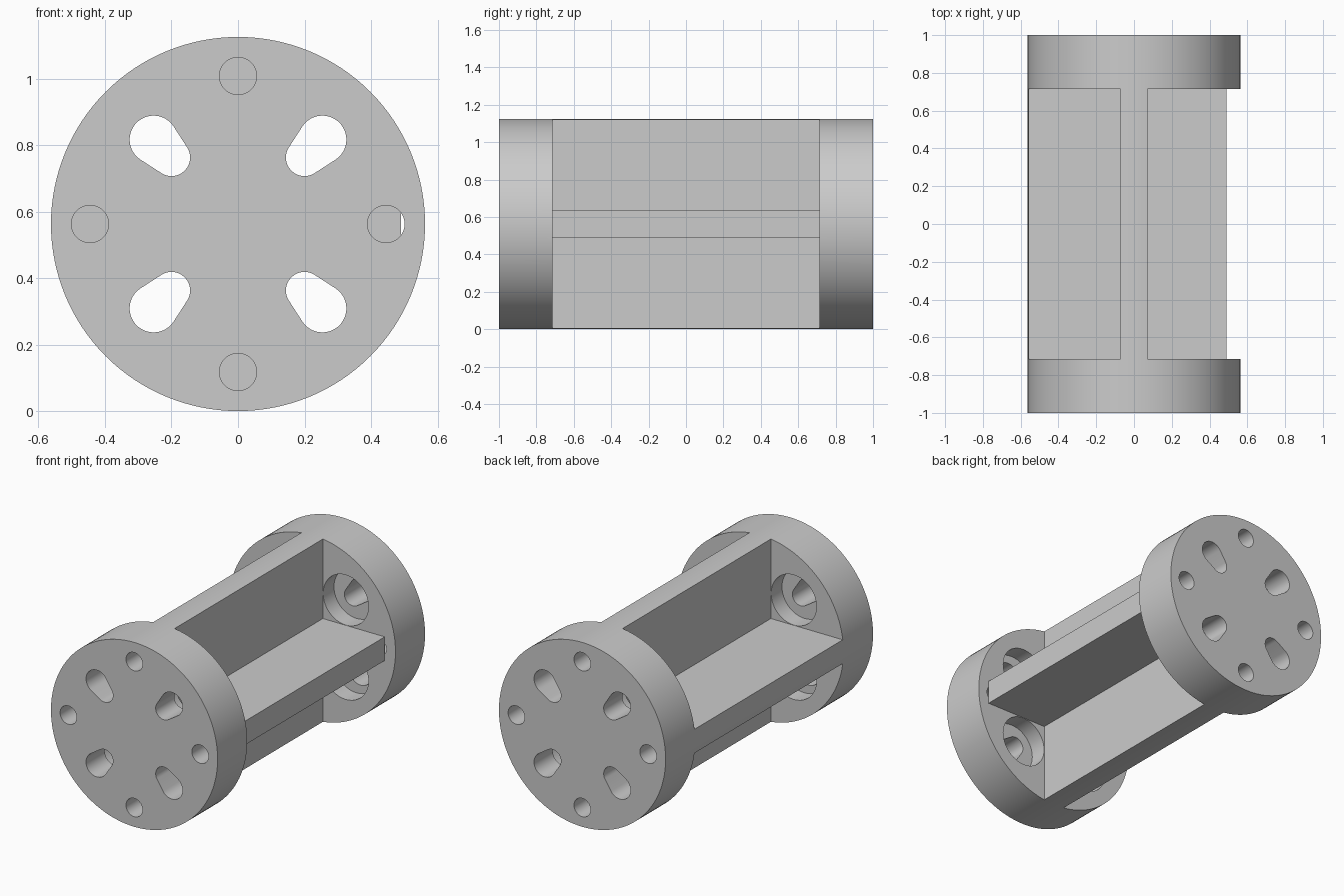
import bpy
import math
from mathutils import Vector

if "Cube" in bpy.data.objects:
    bpy.data.objects.remove(bpy.data.objects["Cube"], do_unlink=True)

R = 0.5625       # outer radius, also the axis height
INNER = 0.715    # inner face of each end disc
WEB = 0.0725     # half thickness of the cross web

grey = bpy.data.materials.new("plain grey")
grey.use_nodes = True
grey.diffuse_color = (0.6, 0.6, 0.6, 1)
grey.node_tree.nodes["Principled BSDF"].inputs["Base Color"].default_value = (0.6, 0.6, 0.6, 1)


def prism(name, outline, y0, y1):
    """Extrude an (x, z) outline, measured from the axis, along y."""
    n = len(outline)
    verts = [(x, y, z + R) for y in (y0, y1) for x, z in outline]
    faces = [list(range(n)), list(range(2 * n - 1, n - 1, -1))]
    faces += [(i, i + n, (i + 1) % n + n, (i + 1) % n) for i in range(n)]
    mesh = bpy.data.meshes.new(name)
    mesh.from_pydata(verts, [], faces)
    mesh.materials.append(grey)
    obj = bpy.data.objects.new(name, mesh)
    bpy.context.collection.objects.link(obj)
    return obj


def arc(cx, cz, r, start=0, sweep=math.tau, n=48):
    steps = n if sweep == math.tau else n - 1
    return [(cx + r * math.cos(start + sweep * i / steps),
             cz + r * math.sin(start + sweep * i / steps)) for i in range(n)]


def slot(angle, near=0.283, far=0.359, r_near=0.056, r_far=0.072):
    """Two circles on one radial line, joined by their tangents."""
    t = math.acos((r_near - r_far) / (far - near))
    c, s = math.cos(angle), math.sin(angle)
    outer = arc(far * c, far * s, r_far, angle - t, 2 * t, 24)
    inner = arc(near * c, near * s, r_near, angle + t, math.tau - 2 * t, 24)
    return outer + inner


def rectangle(x0, x1, z0, z1):
    return [(x0, z0), (x1, z0), (x1, z1), (x0, z1)]


body = prism("slotted_spool_body", arc(0, 0, R, n=128), -1, 1)


def cut(outline, y0, y1):
    cutter = prism("cutter", outline, y0, y1)
    cutter.hide_render = True
    mod = body.modifiers.new("cut", "BOOLEAN")
    mod.operation = "DIFFERENCE"
    mod.solver = "EXACT"
    mod.object = cutter
    bpy.context.view_layer.objects.active = body
    bpy.ops.object.modifier_apply(modifier=mod.name)
    bpy.data.objects.remove(cutter, do_unlink=True)


# Four pockets leave the cross web between the discs
for sx in (-1, 1):
    for sz in (-1, 1):
        x = sorted((sx * WEB, sx * 0.7))
        z = sorted((sz * WEB, sz * 0.7))
        cut(rectangle(*x, *z), -INNER, INNER)

# The left arm of the web is trimmed flat
cut(rectangle(0.49, 0.7, -0.2, 0.2), -INNER, INNER)

# Holes in both discs: keyhole slots, counterbores and round holes
for side in (-1, 1):
    for k in range(4):
        diagonal = math.pi / 4 + k * math.pi / 2
        cx, cz = 0.321 * math.cos(diagonal), 0.321 * math.sin(diagonal)
        cut(arc(cx, cz, 0.153), *sorted((side * 0.7, side * (INNER + 0.105))))
        cut(slot(diagonal), *sorted((side * 0.7, side * 1.1)))
        a = k * math.pi / 2
        cut(arc(0.445 * math.cos(a), 0.445 * math.sin(a), 0.056),
            *sorted((side * (INNER + 0.001), side * 1.1)))

# Open the left round holes past the trimmed arm
for side in (-1, 1):
    sliver = [p for p in arc(0.445, 0, 0.056, -math.pi, math.tau - 0.001, 96) if p[0] > 0.49]
    cut(sliver, *sorted((side * 0.7, side * 0.75)))

bpy.ops.object.select_all(action="DESELECT")
body.select_set(True)
bpy.context.view_layer.objects.active = body
bpy.ops.object.shade_smooth_by_angle(angle=math.radians(30))
